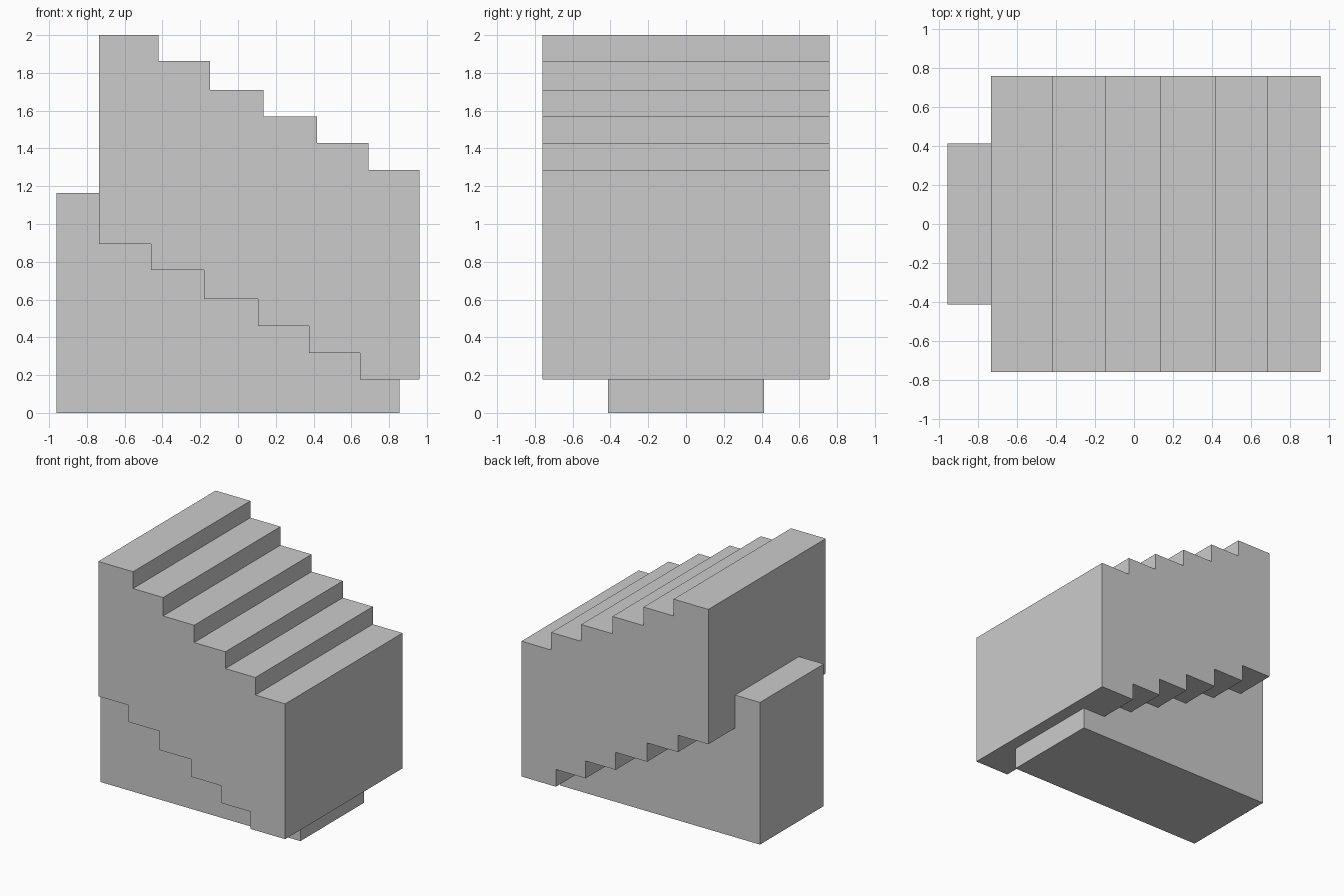
import bpy, bmesh

if "Cube" in bpy.data.objects:
    bpy.data.objects.remove(bpy.data.objects["Cube"])

grey = bpy.data.materials.new("light grey")
grey.diffuse_color = (0.6, 0.6, 0.6, 1)
grey.use_nodes = True
grey.node_tree.nodes["Principled BSDF"].inputs["Base Color"].default_value = grey.diffuse_color


def extrude_profile(name, profile, half_width):
    """Extrude an (x, z) outline along y, centred on y = 0."""
    bm = bmesh.new()
    face = bm.faces.new([bm.verts.new((x, -half_width, z)) for x, z in profile])
    out = bmesh.ops.extrude_face_region(bm, geom=[face])
    verts = [v for v in out["geom"] if isinstance(v, bmesh.types.BMVert)]
    bmesh.ops.translate(bm, verts=verts, vec=(0, 2 * half_width, 0))
    bmesh.ops.recalc_face_normals(bm, faces=bm.faces)
    mesh = bpy.data.meshes.new(name)
    bm.to_mesh(mesh)
    bm.free()
    mesh.materials.append(grey)
    obj = bpy.data.objects.new(name, mesh)
    bpy.context.collection.objects.link(obj)
    return obj


def stairs(edges, heights):
    """Outline of a descending stair: two corners per tread."""
    points = []
    for x0, x1, z in zip(edges, edges[1:], heights):
        points += [(x0, z), (x1, z)]
    return points


# Stepped upper and lower edges of the wide block
treads = stairs([-0.735, -0.42, -0.147, 0.135, 0.418, 0.69, 0.96],
                [2.0, 1.862, 1.71, 1.568, 1.43, 1.286])
under_x = [-0.735, -0.46, -0.18, 0.105, 0.377, 0.647]
under_z = [0.895, 0.757, 0.603, 0.46, 0.318, 0.177]
soffit = stairs(under_x + [0.96], under_z)

# Wide stair block
extrude_profile("stair_block", treads + soffit[::-1], 0.76)

# Narrow support filling the space below, with a raised back end
support_top = stairs(under_x + [0.855], under_z)
extrude_profile("support_base",
                [(-0.96, 0), (-0.96, 1.165), (-0.735, 1.165)]
                + support_top + [(0.855, 0)], 0.413)
